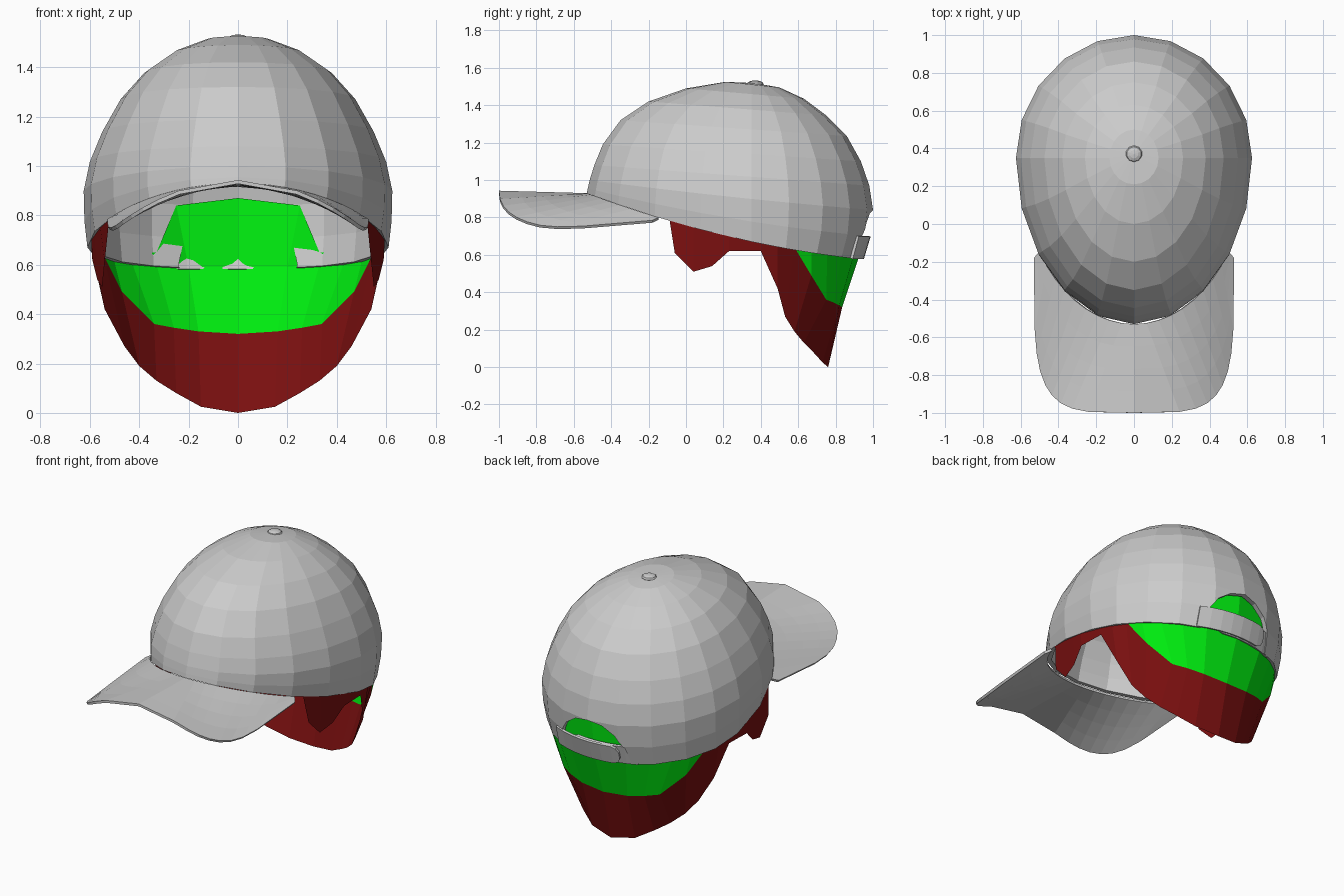
import bpy, bmesh
from math import sin, cos, pi, sqrt

if "Cube" in bpy.data.objects:
    bpy.data.objects.remove(bpy.data.objects["Cube"])


def material(name, rgb):
    m = bpy.data.materials.new(name)
    m.diffuse_color = (*rgb, 1)
    m.use_nodes = True
    m.node_tree.nodes["Principled BSDF"].inputs["Base Color"].default_value = m.diffuse_color
    return m


def loft(name, rows, closed=False, cap=None, mat=None, thick=0, offset=-1):
    """Skin equal-length rows of points with quads; optional pole point closes row 0."""
    bm = bmesh.new()
    vs = [[bm.verts.new(p) for p in row] for row in rows]
    n = len(rows[0])
    m = n if closed else n - 1
    for a, b in zip(vs, vs[1:]):
        for i in range(m):
            j = (i + 1) % n
            bm.faces.new((a[i], a[j], b[j], b[i]))
    if cap:
        pole = bm.verts.new(cap)
        for i in range(m):
            bm.faces.new((pole, vs[0][(i + 1) % n], vs[0][i]))
    bmesh.ops.remove_doubles(bm, verts=bm.verts, dist=0.0005)
    bmesh.ops.recalc_face_normals(bm, faces=bm.faces)
    me = bpy.data.meshes.new(name)
    bm.to_mesh(me)
    bm.free()
    ob = bpy.data.objects.new(name, me)
    bpy.context.collection.objects.link(ob)
    if mat:
        me.materials.append(mat)
    if thick:
        s = ob.modifiers.new("thickness", 'SOLIDIFY')
        s.thickness, s.offset = thick, offset
    return ob


YC = 0.35  # widest station of the crown


def ring_point(a, hw, yf, zf, yb, zb, sag):
    c = cos(a)
    y = YC + c * ((yb - YC) if c > 0 else (YC - yf))
    t = (y - yf) / (yb - yf)
    return (hw * sin(a), y, zf + (zb - zf) * t - sag * 4 * t * (1 - t))


# Crown: rings from the top down (half width, front y, z, back y, z, sag)
RIM = (0.61, -0.53, 0.93, 0.945, 0.575, 0.05)
rings = [
    (0.13, 0.21, 1.525, 0.50, 1.495, 0),
    (0.26, 0.00, 1.49, 0.63, 1.435, 0),
    (0.38, -0.20, 1.42, 0.75, 1.345, 0),
    (0.475, -0.35, 1.32, 0.86, 1.235, 0),
    (0.55, -0.445, 1.19, 0.935, 1.10, 0),
    (0.60, -0.49, 1.08, 0.98, 0.97, 0),
    (0.625, -0.515, 1.00, 1.00, 0.84, 0.01),
    (0.622, -0.525, 0.955, 0.985, 0.70, 0.03),
    RIM]
SEG = 20
crown = loft("cap_crown",
             [[ring_point(2 * pi * i / SEG, *r) for i in range(SEG)] for r in rings],
             closed=True, cap=(0, 0.37, 1.518), thick=0.03)

# Arched opening at the back of the crown
bpy.ops.mesh.primitive_cylinder_add(vertices=16, radius=0.24, depth=0.5,
                                    location=(0, 1.0, 0.60), rotation=(pi / 2, 0, 0))
cutter = bpy.context.object
cutter.name = "opening_cutter"
cutter.hide_render = True
cutter.display_type = 'WIRE'
cut = crown.modifiers.new("opening", 'BOOLEAN')
cut.object, cut.operation, cut.solver = cutter, 'DIFFERENCE', 'EXACT'

# Button on top
bpy.ops.mesh.primitive_uv_sphere_add(segments=10, ring_count=6, radius=1,
                                     location=(0, 0.37, 1.513))
button = bpy.context.object
button.name = "top_button"
button.scale = (0.045, 0.045, 0.02)

# Brim: blends from the crown rim to an arched rounded-square outline
N, ROWS = 18, 4
brim = [[] for _ in range(ROWS + 1)]
for i in range(N + 1):
    u = 2 * i / N - 1
    inner = ring_point(pi + u * 0.97, *RIM)
    inner = (-inner[0], inner[1], inner[2])
    s, c = sin(u * pi / 2), max(cos(u * pi / 2), 0)
    x = 0.53 * (1 if s > 0 else -1) * abs(s) ** 0.45
    y = -0.18 - 0.82 * c ** 0.45
    z = 0.943 - 0.21 * (x / 0.53) ** 2 + 0.05 * max(0, (y + 0.75) / 0.55)
    outer = (x, y, z)
    for r in range(ROWS + 1):
        t = r / ROWS
        brim[r].append([p + (q - p) * t for p, q in zip(inner, outer)])
loft("brim", brim, thick=0.015)


# Adjuster straps across the opening, overlapping, each with a rounded end
def strap(name, side, start, end, out):
    stations = [start + (end - start) * k / 6 for k in range(7)]
    cols = [(x, 1.0) for x in stations] + [(end + 0.03, 0.8), (end + 0.045, 0.35)]
    rows = []
    for v in (1, -1):
        row = []
        for x, h in cols:
            z = 0.64 + v * 0.06 * h
            r = 0.60 + v * 0.018 * h + out
            row.append((side * x, YC + r * sqrt(1 - (x / 0.62) ** 2), z))
        rows.append(row)
    loft(name, rows, thick=0.015, offset=0)


strap("outer_strap", -1, -0.27, 0.14, 0.012)
strap("inner_strap", 1, -0.27, 0.10, -0.008)

# Hair: half columns from sideburn to nape, mirrored across x
red = material("dark_red", (0.2, 0.005, 0.005))
green = material("green", (0.0, 0.85, 0.005))


def mirrored(half):
    return half + [(-x, y, z) for x, y, z in reversed(half[:-1])]


green_edge = [(0.545, 0.58, 0.64), (0.47, 0.67, 0.49), (0.34, 0.75, 0.36),
              (0.26, 0.79, 0.345), (0.16, 0.82, 0.33), (0, 0.835, 0.32)]
red_top = [(0.52, -0.09, 0.80), (0.56, 0.04, 0.77), (0.58, 0.14, 0.745),
           (0.595, 0.23, 0.72), (0.595, 0.40, 0.69), (0.58, 0.49, 0.67)] + green_edge
red_low = [(0.54, -0.06, 0.61), (0.55, 0.04, 0.51), (0.57, 0.14, 0.54),
           (0.59, 0.23, 0.62), (0.585, 0.40, 0.62), (0.54, 0.49, 0.42),
           (0.46, 0.53, 0.27), (0.40, 0.58, 0.19), (0.33, 0.63, 0.13),
           (0.25, 0.68, 0.08), (0.15, 0.73, 0.025), (0, 0.76, 0.0)]
loft("lower_hair", [mirrored(red_top), mirrored(red_low)], mat=red)

hair_rim = [(0.55, 0.58, 0.645), (0.505, 0.67, 0.63), (0.43, 0.755, 0.61),
            (0.33, 0.83, 0.60), (0.20, 0.895, 0.59), (0, 0.925, 0.59)]
hair_top = [(0.555, 0.58, 0.66), (0.505, 0.67, 0.655), (0.44, 0.755, 0.645),
            (0.33, 0.83, 0.65), (0.25, 0.90, 0.84), (0, 0.955, 0.87)]
loft("back_hair", [mirrored(hair_top), mirrored(hair_rim), mirrored(green_edge)], mat=green)
